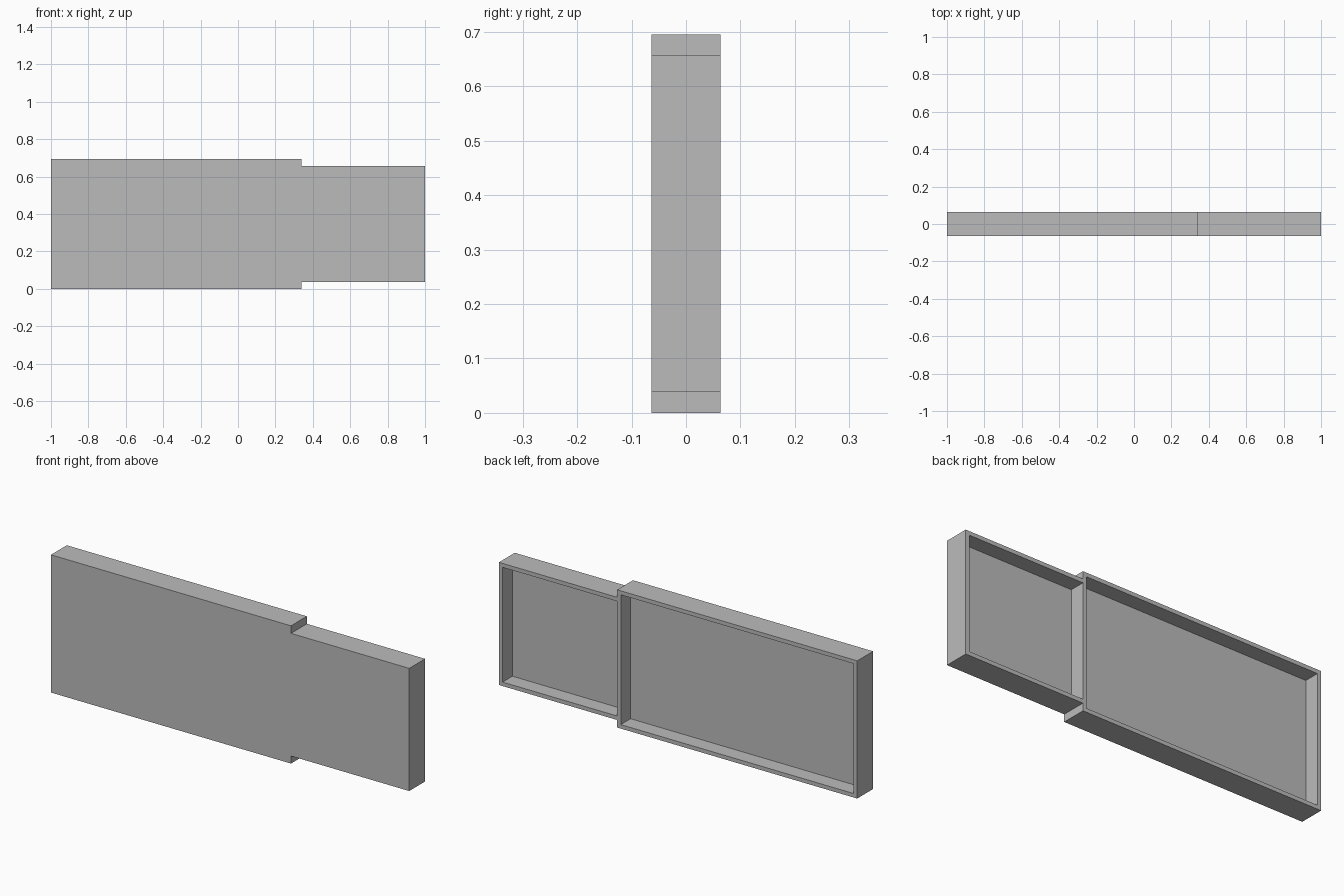
import bpy
import bmesh

cube = bpy.data.objects.get("Cube")
if cube:
    bpy.data.objects.remove(cube, do_unlink=True)

grey = bpy.data.materials.new("plain grey")
grey.use_nodes = True
colour = (0.5, 0.5, 0.5, 1)
grey.diffuse_color = colour
grey.node_tree.nodes["Principled BSDF"].inputs["Base Color"].default_value = colour

HALF_DEPTH = 0.063
WALL = 0.02
RECESS = 0.078
STEP_X = 0.34
HEIGHT = 0.695
INSET = 0.038


def box(bm, x0, x1, y0, y1, z0, z1):
    """Add a closed box between two corners."""
    verts = bmesh.ops.create_cube(bm, size=1)["verts"]
    for v in verts:
        v.co.x = x1 if v.co.x > 0 else x0
        v.co.y = y1 if v.co.y > 0 else y0
        v.co.z = z1 if v.co.z > 0 else z0


def make_object(name, bm):
    mesh = bpy.data.meshes.new(name)
    bm.to_mesh(mesh)
    bm.free()
    mesh.materials.append(grey)
    obj = bpy.data.objects.new(name, mesh)
    bpy.context.collection.objects.link(obj)
    return obj


# One stepped outline, extruded through the depth
outline = [(-1, 0), (STEP_X, 0), (STEP_X, INSET), (1, INSET),
           (1, HEIGHT - INSET), (STEP_X, HEIGHT - INSET),
           (STEP_X, HEIGHT), (-1, HEIGHT)]
bm = bmesh.new()
front = bm.faces.new([bm.verts.new((x, -HALF_DEPTH, z)) for x, z in outline])
grown = bmesh.ops.extrude_face_region(bm, geom=[front], use_keep_orig=True)["geom"]
for v in grown:
    if isinstance(v, bmesh.types.BMVert):
        v.co.y = HALF_DEPTH
bmesh.ops.recalc_face_normals(bm, faces=bm.faces)
tray = make_object("stepped_tray", bm)

# Two recesses open at the back, parted by one thin wall
bm = bmesh.new()
floor, beyond = HALF_DEPTH - RECESS, HALF_DEPTH + 0.1
box(bm, -1 + WALL, STEP_X - WALL, floor, beyond, WALL, HEIGHT - WALL)
box(bm, STEP_X, 1 - WALL, floor, beyond, INSET + WALL, HEIGHT - INSET - WALL)
cutter = make_object("recess_cutter", bm)

cut = tray.modifiers.new("recesses", 'BOOLEAN')
cut.operation = 'DIFFERENCE'
cut.solver = 'EXACT'
cut.object = cutter

# Apply the cut and remove the helper
bpy.context.view_layer.objects.active = tray
tray.select_set(True)
bpy.ops.object.modifier_apply(modifier=cut.name)
bpy.data.objects.remove(cutter, do_unlink=True)
